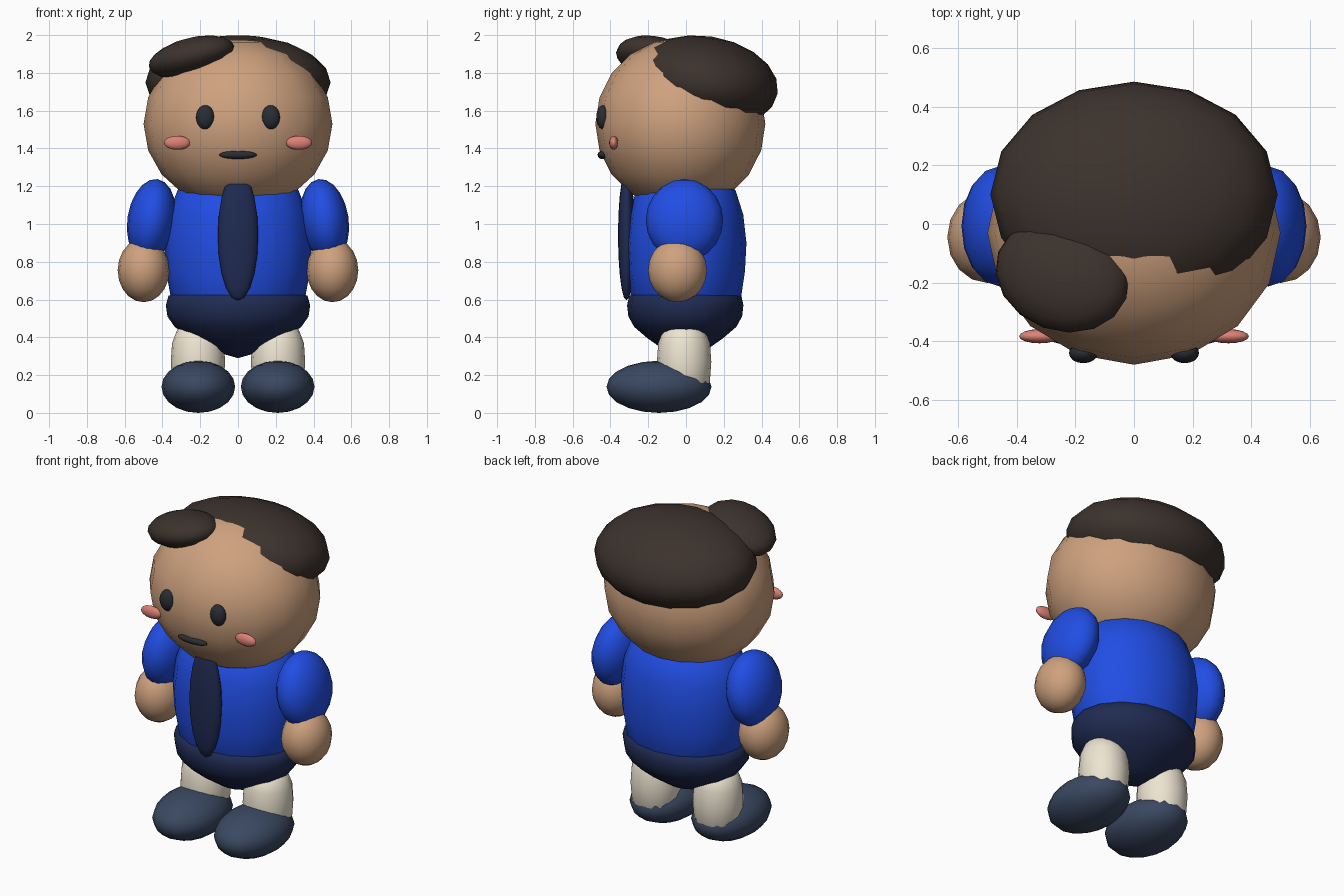
import bpy, bmesh, math
from mathutils import Matrix, Euler

if "Cube" in bpy.data.objects:
    bpy.data.objects.remove(bpy.data.objects["Cube"])


def material(name, rgb):
    m = bpy.data.materials.new(name)
    m.diffuse_color = (*rgb, 1)
    m.use_nodes = True
    m.node_tree.nodes["Principled BSDF"].inputs["Base Color"].default_value = m.diffuse_color
    return m


SKIN = material("skin", (0.62, 0.36, 0.21))
BLUE = material("shirt_blue", (0.015, 0.075, 0.78))
NAVY = material("navy", (0.014, 0.024, 0.085))
HAIR = material("hair_brown", (0.045, 0.032, 0.026))
SHOE = material("shoe_slate", (0.042, 0.065, 0.12))
CREAM = material("cream", (0.85, 0.78, 0.64))
BLUSH = material("blush", (0.72, 0.22, 0.18))
DARK = material("face_dark", (0.022, 0.026, 0.033))


def finish(name, bm, mat):
    bmesh.ops.recalc_face_normals(bm, faces=bm.faces)
    me = bpy.data.meshes.new(name)
    bm.to_mesh(me)
    bm.free()
    me.shade_smooth()
    me.materials.append(mat)
    bpy.context.collection.objects.link(bpy.data.objects.new(name, me))


def ball(name, loc, radii, mat, rot=(0, 0, 0)):
    """Stretched and tilted 16-sided sphere."""
    bm = bmesh.new()
    bmesh.ops.create_uvsphere(bm, u_segments=16, v_segments=10, radius=1)
    bm.transform(Matrix.LocRotScale(loc, Euler(rot), radii))
    finish(name, bm, mat)


def lathe(name, loc, profile, mat, x_scale=1.0):
    """Closed (radius, z) profile turned round z, widened along x."""
    bm = bmesh.new()
    verts = [bm.verts.new((0, -r, z)) for r, z in profile]
    edges = [bm.edges.new(p) for p in zip(verts, verts[1:])]
    bmesh.ops.spin(bm, geom=verts + edges, cent=(0, 0, 0), axis=(0, 0, 1),
                   angle=math.tau, steps=16)
    bmesh.ops.remove_doubles(bm, verts=bm.verts, dist=1e-4)
    bm.transform(Matrix.LocRotScale(loc, None, (x_scale, 1, 1)))
    finish(name, bm, mat)


# Head and hair
ball("head", (0, -0.03, 1.53), (0.5, 0.45, 0.455), SKIN)
ball("back_hair", (0, 0.1, 1.75), (0.49, 0.39, 0.245), HAIR, (-0.15, 0, 0))
ball("hair_tuft", (-0.245, -0.175, 1.885), (0.24, 0.19, 0.1), HAIR,
     (0, -0.25, -0.35))

# Body
lathe("shirt", (0, 0, 0), [(0, 0.5), (0.24, 0.51), (0.293, 0.62), (0.312, 0.75),
      (0.32, 0.9), (0.303, 1.05), (0.262, 1.18), (0.15, 1.26), (0, 1.28)],
      BLUE, 1.22)
lathe("shorts", (0, -0.004, 0), [(0, 0.29), (0.1, 0.325), (0.2, 0.395),
      (0.27, 0.455), (0.301, 0.51), (0.308, 0.57), (0.297, 0.62), (0.2, 0.66),
      (0, 0.67)], NAVY, 1.24)
ball("tie", (0, -0.315, 0.94), (0.107, 0.045, 0.345), NAVY)

# Face
ball("mouth", (0, -0.443, 1.366), (0.1, 0.025, 0.022), DARK)

# Paired parts
for side, s in (("right", -1), ("left", 1)):
    ball(side + "_eye", (s * 0.173, -0.44, 1.565), (0.049, 0.035, 0.064), DARK)
    ball(side + "_cheek", (s * 0.322, -0.383, 1.43), (0.07, 0.024, 0.037), BLUSH)
    ball(side + "_sleeve", (s * 0.458, -0.008, 1.02), (0.128, 0.205, 0.22), BLUE,
         (0, -s * 0.15, 0))
    ball(side + "_hand", (s * 0.5, -0.045, 0.755), (0.137, 0.156, 0.169), SKIN)
    lathe(side + "_leg", (s * 0.212, -0.01, 0), [(0, 0.08), (0.1, 0.09),
          (0.136, 0.16), (0.144, 0.27), (0.137, 0.37), (0.11, 0.44),
          (0.05, 0.48), (0, 0.49)], CREAM)
    ball(side + "_shoe", (s * 0.21, -0.143, 0.138), (0.195, 0.278, 0.138), SHOE)
